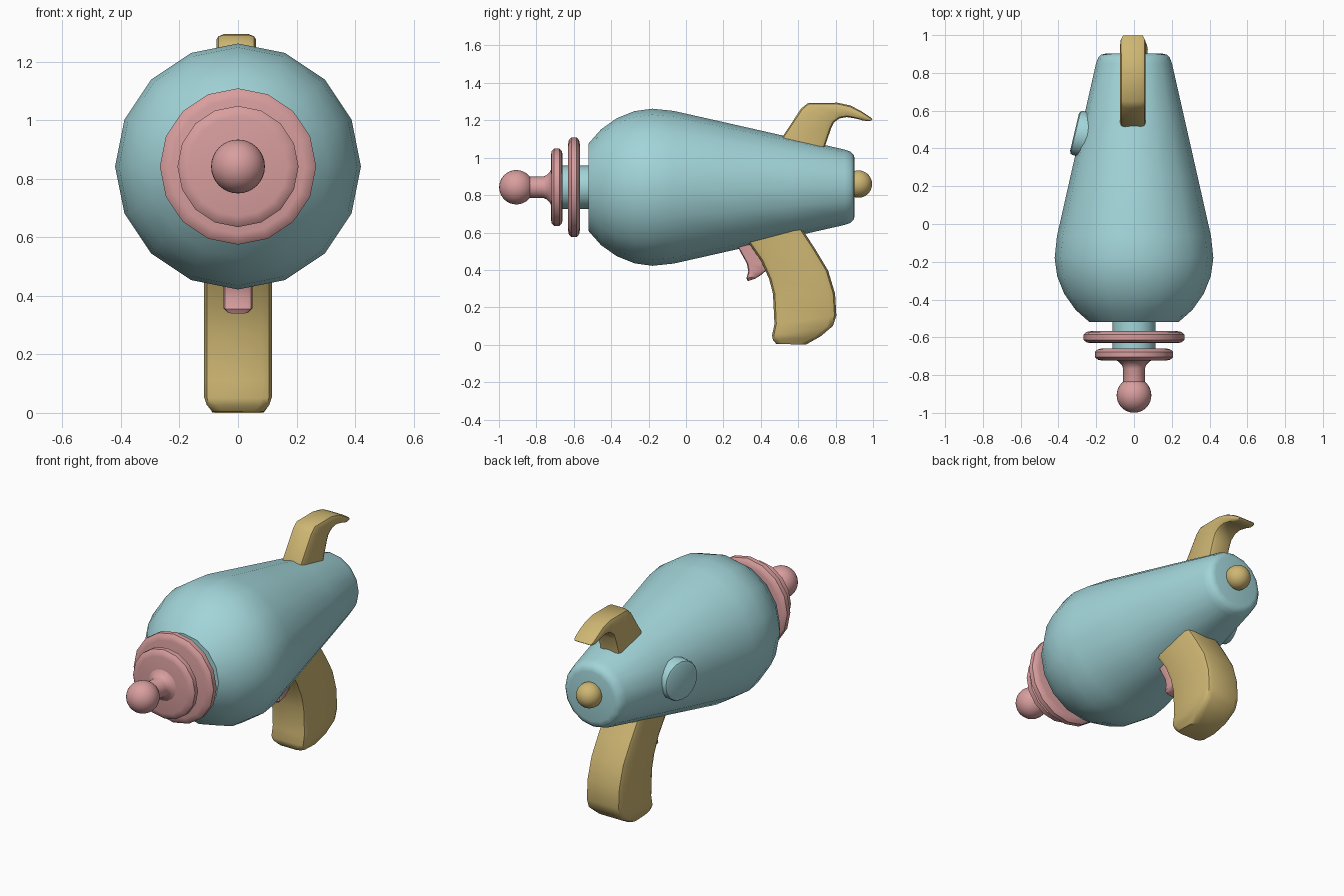
import bpy, bmesh, math
from mathutils import Vector

if "Cube" in bpy.data.objects:
    bpy.data.objects.remove(bpy.data.objects["Cube"])


def material(name, rgb):
    m = bpy.data.materials.new(name)
    m.diffuse_color = (*rgb, 1)
    m.use_nodes = True
    m.node_tree.nodes["Principled BSDF"].inputs["Base Color"].default_value = m.diffuse_color
    return m


BLUE = material("blue", (0.36, 0.66, 0.69))
PINK = material("pink", (0.69, 0.34, 0.34))
GOLD = material("gold", (0.62, 0.47, 0.17))
AXIS = 0.842


def finish(bm, name, mat, angle=40):
    bmesh.ops.recalc_face_normals(bm, faces=bm.faces)
    me = bpy.data.meshes.new(name)
    bm.to_mesh(me)
    bm.free()
    ob = bpy.data.objects.new(name, me)
    bpy.context.collection.objects.link(ob)
    me.materials.append(mat)
    bpy.ops.object.select_all(action='DESELECT')
    bpy.context.view_layer.objects.active = ob
    ob.select_set(True)
    bpy.ops.object.shade_smooth_by_angle(angle=math.radians(angle))
    return ob


def skin(rings, name, mat, angle=40):
    """Join closed rings of points into a capped surface."""
    bm = bmesh.new()
    rows = [[bm.verts.new(p) for p in r] for r in rings]
    n = len(rows[0])
    for a, b in zip(rows, rows[1:]):
        for i in range(n):
            j = (i + 1) % n
            bm.faces.new((a[i], a[j], b[j], b[i]))
    bm.faces.new(rows[0])
    bm.faces.new(rows[-1])
    return finish(bm, name, mat, angle)


def lathe(name, profile, mat, n=16, angle=40):
    """Turn (y, radius) points around the barrel axis."""
    rings = [[(r * math.sin(2 * math.pi * i / n), y, AXIS + r * math.cos(2 * math.pi * i / n))
              for i in range(n)] for y, r in profile]
    return skin(rings, name, mat, angle)


def ball(name, y, z, r, mat):
    bm = bmesh.new()
    bmesh.ops.create_uvsphere(bm, u_segments=32, v_segments=16, radius=r)
    bmesh.ops.translate(bm, verts=bm.verts, vec=(0, y, z))
    return finish(bm, name, mat)


def slab(name, sections, c, mat, x=0):
    """Loft rounded rectangles; section = front y, z, back y, z, half width."""
    rings = []
    for ay, az, by, bz, w in sections:
        a, b = Vector((x, ay, az)), Vector((x, by, bz))
        length = (b - a).length
        d = (b - a) / length
        k = min(c, length * 0.4)
        half = [(0, w - k), (0.29 * k, w - 0.29 * k), (k, w)]
        side = half + [(length - t, s) for t, s in reversed(half)]
        outline = side + [(t, -s) for t, s in reversed(side)]
        rings.append([a + d * t + Vector((s, 0, 0)) for t, s in outline])
    return skin(rings, name, mat)


def disc_profile(y, r, h=0.032):
    return [(y - h, r - 0.04), (y - h * 0.85, r - 0.018), (y - h * 0.45, r - 0.003),
            (y + h * 0.45, r - 0.003), (y + h * 0.85, r - 0.018), (y + h, r - 0.04)]


# Barrel and neck
lathe("body", [(-0.52, 0.235), (-0.455, 0.309), (-0.37, 0.369), (-0.275, 0.407),
               (-0.18, 0.42), (-0.065, 0.408), (0.25, 0.337), (0.55, 0.269),
               (0.85, 0.201), (0.88, 0.19), (0.897, 0.173), (0.902, 0.15)], BLUE)
lathe("neck", [(-0.68, 0.115), (-0.5, 0.115)], BLUE)

# Muzzle rings, stem and tip
lathe("large_ring", disc_profile(-0.599, 0.27), PINK)
lathe("small_ring", disc_profile(-0.691, 0.21), PINK)
lathe("muzzle_stem", [(-0.85, 0.057), (-0.765, 0.057), (-0.745, 0.065),
                      (-0.727, 0.084), (-0.715, 0.11)], PINK)
ball("muzzle_ball", -0.907, AXIS, 0.092, PINK)
ball("rear_ball", 0.922, 0.859, 0.073, GOLD)

# Curved grip
W = 0.116
slab("grip", [(.28, .62, .56, .72, W), (.33, .55, .626, .61, W), (.40, .45, .69, .513, W),
              (.444, .353, .76, .396, W), (.465, .273, .797, .273, W),
              (.473, .11, .804, .155, W), (.46, .05, .785, .10, W),
              (.465, .025, .72, .045, .107), (.482, .005, .64, .0, .088)], 0.035, GOLD)

# Hooked top fin
F = 0.068
slab("top_fin", [(.50, 1.04, .74, 1.0, F), (.513, 1.107, .743, 1.06, F),
                 (.615, 1.262, .775, 1.155, F), (.65, 1.291, .79, 1.187, F),
                 (.81, 1.294, .82, 1.21, F), (.88, 1.279, .86, 1.217, F),
                 (.94, 1.247, .91, 1.209, F), (.985, 1.217, .95, 1.198, .066),
                 (.998, 1.205, .985, 1.196, .055)], 0.025, GOLD, x=-0.006)

# Trigger
T = 0.05
slab("trigger", [(.24, .60, .38, .62, T), (.278, .52, .39, .52, T), (.326, .433, .435, .43, T),
                 (.333, .39, .435, .402, T), (.323, .355, .40, .372, T),
                 (.33, .34, .37, .353, .038)], 0.018, PINK)

# Side button, tilted to follow the tapering body
normal = Vector((-0.973, 0.23, 0))
centre = Vector((-0.282, 0.478, 0.86))
along = Vector((0.23, 0.973, 0))
up = Vector((0, 0, 1))
skin([[centre + normal * h + (along * math.cos(t) + up * math.sin(t)) * r
       for t in [2 * math.pi * i / 16 for i in range(16)]]
      for h, r in [(-0.06, 0.12), (0.018, 0.12), (0.028, 0.115), (0.034, 0.1)]],
     "side_button", BLUE)
